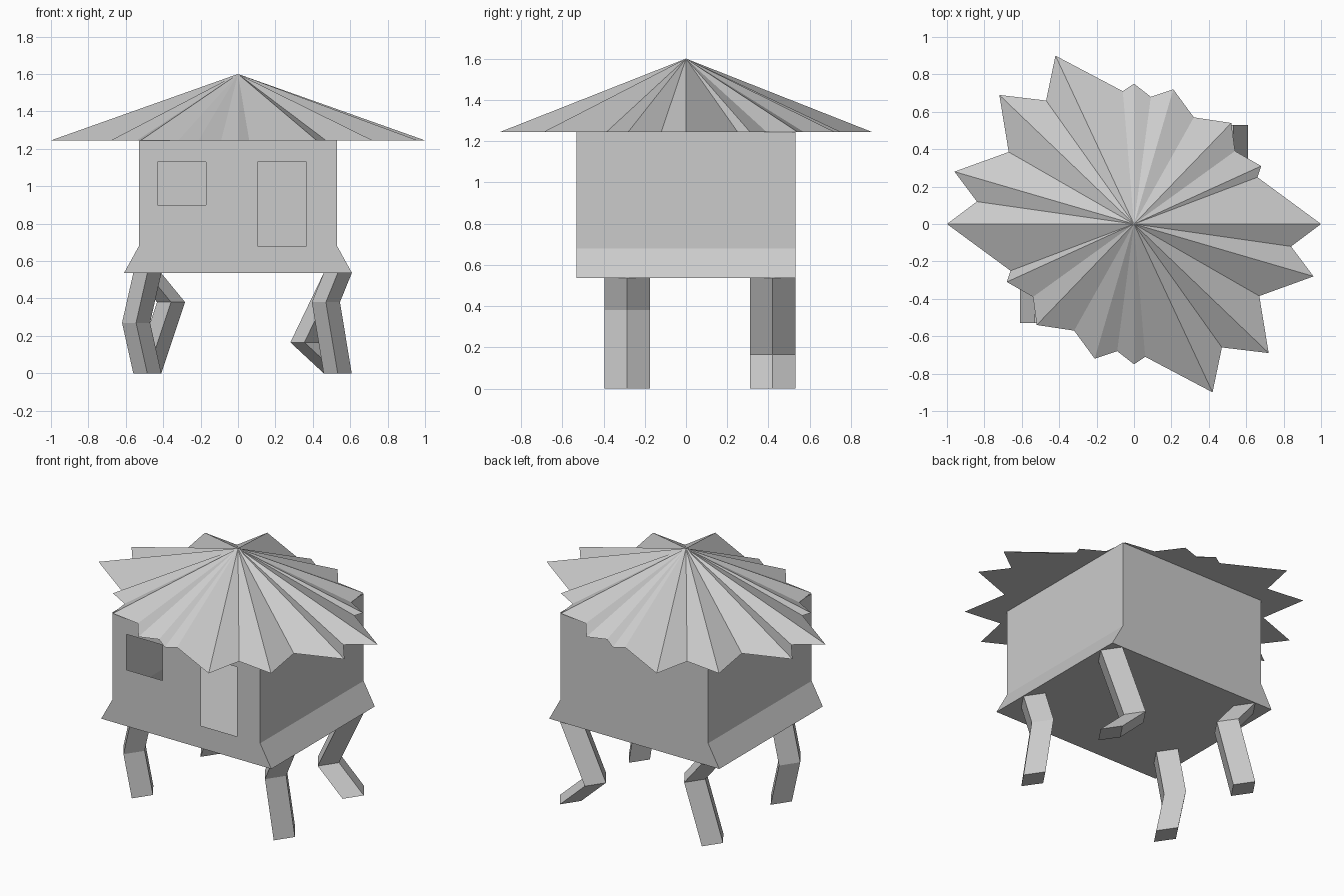
import bpy, bmesh
from mathutils import Vector

if "Cube" in bpy.data.objects:
    bpy.data.objects.remove(bpy.data.objects["Cube"])


def finish(bm, name, recalc=True):
    if recalc:
        bmesh.ops.recalc_face_normals(bm, faces=bm.faces[:])
    mesh = bpy.data.meshes.new(name)
    bm.to_mesh(mesh)
    bm.free()
    obj = bpy.data.objects.new(name, mesh)
    bpy.context.scene.collection.objects.link(obj)
    return obj


def ring(bm, pts):
    return [bm.verts.new(p) for p in pts]


def loop_edges(bm, verts):
    edges = []
    for a, b in zip(verts, verts[1:] + verts[:1]):
        edges.append(bm.edges.get((a, b)) or bm.edges.new((a, b)))
    return edges


def rect(x0, x1, z0, z1):
    return [(x0, z0), (x1, z0), (x1, z1), (x0, z1)]


# House body: hollow shell with flared skirt, window and door openings in front
HALF_Y, EAVES = 0.53, 1.245
profile = [(0.53, EAVES), (-0.53, EAVES), (-0.53, 0.68),
           (-0.61, 0.535), (0.61, 0.535), (0.53, 0.68)]
openings = [rect(-0.43, -0.17, 0.90, 1.13), rect(0.105, 0.365, 0.68, 1.13)]

bm = bmesh.new()
front = ring(bm, [(x, -HALF_Y, z) for x, z in profile])
back = ring(bm, [(x, HALF_Y, z) for x, z in profile])
edges = loop_edges(bm, front)
for hole in openings:
    edges += loop_edges(bm, ring(bm, [(x, -HALF_Y, z) for x, z in hole]))
bmesh.ops.triangle_fill(bm, edges=edges, use_beauty=True, normal=(0, -1, 0))
bm.faces.new(back)
for i in range(1, len(profile)):          # the top stays open under the roof
    j = (i + 1) % len(profile)
    bm.faces.new((front[i], front[j], back[j], back[i]))
finish(bm, "house_body")

# Ragged thatched roof: half the rim, turned 180 degrees for the other half
half_rim = [(1.0, 0), (0.66, 0.25), (0.68, 0.31), (0.54, 0.39), (0.52, 0.54),
            (0.32, 0.57), (0.21, 0.72), (0.09, 0.68), (0, 0.75), (-0.06, 0.71),
            (-0.42, 0.90), (-0.47, 0.66), (-0.72, 0.69), (-0.67, 0.385),
            (-0.96, 0.28), (-0.84, 0.12)]
rim_points = half_rim + [(-x, -y) for x, y in half_rim]

bm = bmesh.new()
rim = ring(bm, [(x, y, EAVES) for x, y in rim_points])
apex = bm.verts.new((0, 0, 1.6))
for a, b in zip(rim, rim[1:] + rim[:1]):
    bm.faces.new((a, b, apex))
bm.faces.new(rim[::-1])
finish(bm, "thatched_roof")


# Legs: diamond cross-section bent once at the knee
def leg(name, y, x_hip, x_knee, z_knee):
    bm = bmesh.new()
    diamond = [(0.075, 0), (0, 0.11), (-0.075, 0), (0, -0.11)]
    path = [(x_hip, 0), (x_knee, z_knee), (x_hip, 0.535)]
    rings = [ring(bm, [(x + dx, y + dy, z) for dx, dy in diamond]) for x, z in path]
    for low, high in zip(rings, rings[1:]):
        for i in range(4):
            j = (i + 1) % 4
            bm.faces.new((low[i], low[j], high[j], high[i]))
    bm.faces.new(rings[0][::-1])
    bm.faces.new(rings[-1])
    finish(bm, name)


leg("front_left_leg", -0.285, -0.485, -0.545, 0.27)
leg("front_right_leg", -0.285, 0.533, 0.47, 0.38)
leg("back_left_leg", 0.42, -0.485, -0.358, 0.38)
leg("back_right_leg", 0.42, 0.533, 0.355, 0.165)
